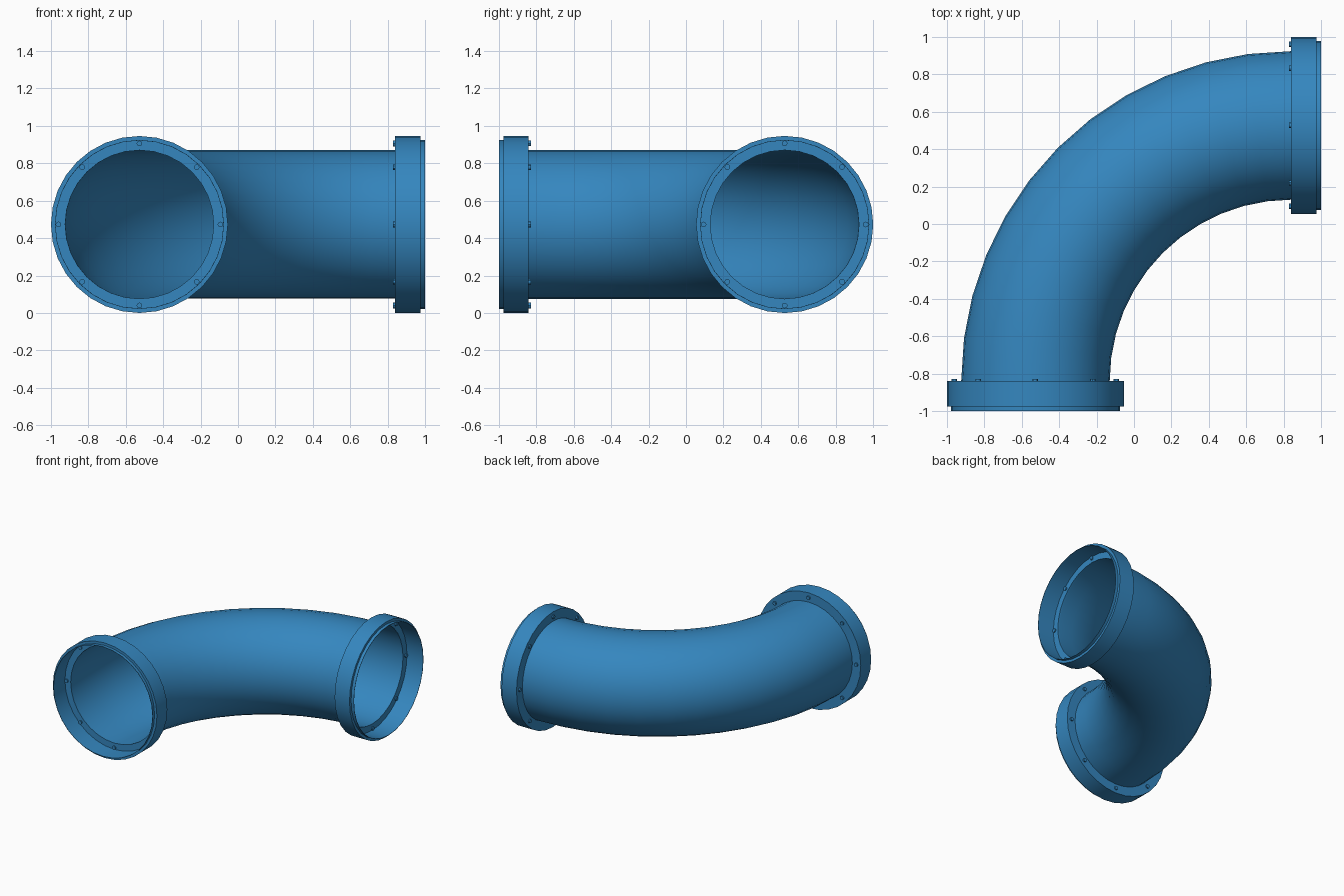
import bpy, bmesh
from math import sin, cos, pi
from mathutils import Matrix, Vector

if "Cube" in bpy.data.objects:
    bpy.data.objects.remove(bpy.data.objects["Cube"])

SIDES = 32
PIPE_R, COLLAR_R = 0.397, 0.473
END, OFFSET = 0.84, 0.527          # where the bend ends, and pipe axis offset
BEND_R = END + OFFSET

paint = bpy.data.materials.new("blue_paint")
paint.diffuse_color = (0.035, 0.24, 0.52, 1)
paint.use_nodes = True
paint.node_tree.nodes["Principled BSDF"].inputs["Base Color"].default_value = paint.diffuse_color


def ring(bm, centre, u, v, r):
    return [bm.verts.new(centre + r * (cos(2 * pi * i / SIDES) * u + sin(2 * pi * i / SIDES) * v))
            for i in range(SIDES)]


def loft(bm, rings):
    for a, b in zip(rings, rings[1:]):
        for i in range(SIDES):
            j = (i + 1) % SIDES
            bm.faces.new((a[i], a[j], b[j], b[i]))


def finish(bm, name):
    bmesh.ops.recalc_face_normals(bm, faces=bm.faces)
    mesh = bpy.data.meshes.new(name)
    bm.to_mesh(mesh)
    bm.free()
    mesh.materials.append(paint)
    obj = bpy.data.objects.new(name, mesh)
    bpy.context.collection.objects.link(obj)
    bpy.ops.object.select_all(action='DESELECT')
    obj.select_set(True)
    bpy.context.view_layer.objects.active = obj
    bpy.ops.object.shade_smooth_by_angle(angle=pi / 6)
    return obj


UP = Vector((0, 0, 1))

# Quarter-turn pipe, thin open wall swept in 12 steps
bm = bmesh.new()
rings = []
for k in range(13):
    a = k / 12 * pi / 2
    radial = Vector((-cos(a), sin(a), 0))
    rings.append(ring(bm, Vector((END, -END, COLLAR_R)) + BEND_R * radial, radial, UP, PIPE_R))
loft(bm, rings)
finish(bm, "elbow_pipe")

# Flange section: radius, distance outwards from the end of the bend
SECTION = [(PIPE_R, 0), (COLLAR_R, 0), (COLLAR_R, 0.135), (0.452, 0.135), (0.452, 0.16),
           (0.449, 0.16), (0.449, 0.012), (PIPE_R, 0.012)]

ends = {
    "front": (Vector((-OFFSET, -END, COLLAR_R)), Vector((0, -1, 0)), Vector((1, 0, 0))),
    "right": (Vector((END, OFFSET, COLLAR_R)), Vector((1, 0, 0)), Vector((0, 1, 0))),
}
for side, (pos, out, across) in ends.items():
    # Socket flange with stepped lip
    bm = bmesh.new()
    rings = [ring(bm, pos + out * t, across, UP, r) for r, t in SECTION]
    loft(bm, rings + rings[:1])
    finish(bm, side + "_flange")

    # Eight bolts through the flange floor
    bm = bmesh.new()
    turn = out.to_track_quat('Z', 'Y').to_matrix().to_4x4()
    for i in range(8):
        a = i * pi / 4
        p = pos + 0.433 * (cos(a) * across + sin(a) * UP) + out * 0.005
        bmesh.ops.create_cone(bm, cap_ends=True, segments=12, radius1=0.015, radius2=0.015,
                              depth=0.032, matrix=Matrix.Translation(p) @ turn)
    finish(bm, side + "_bolts")
